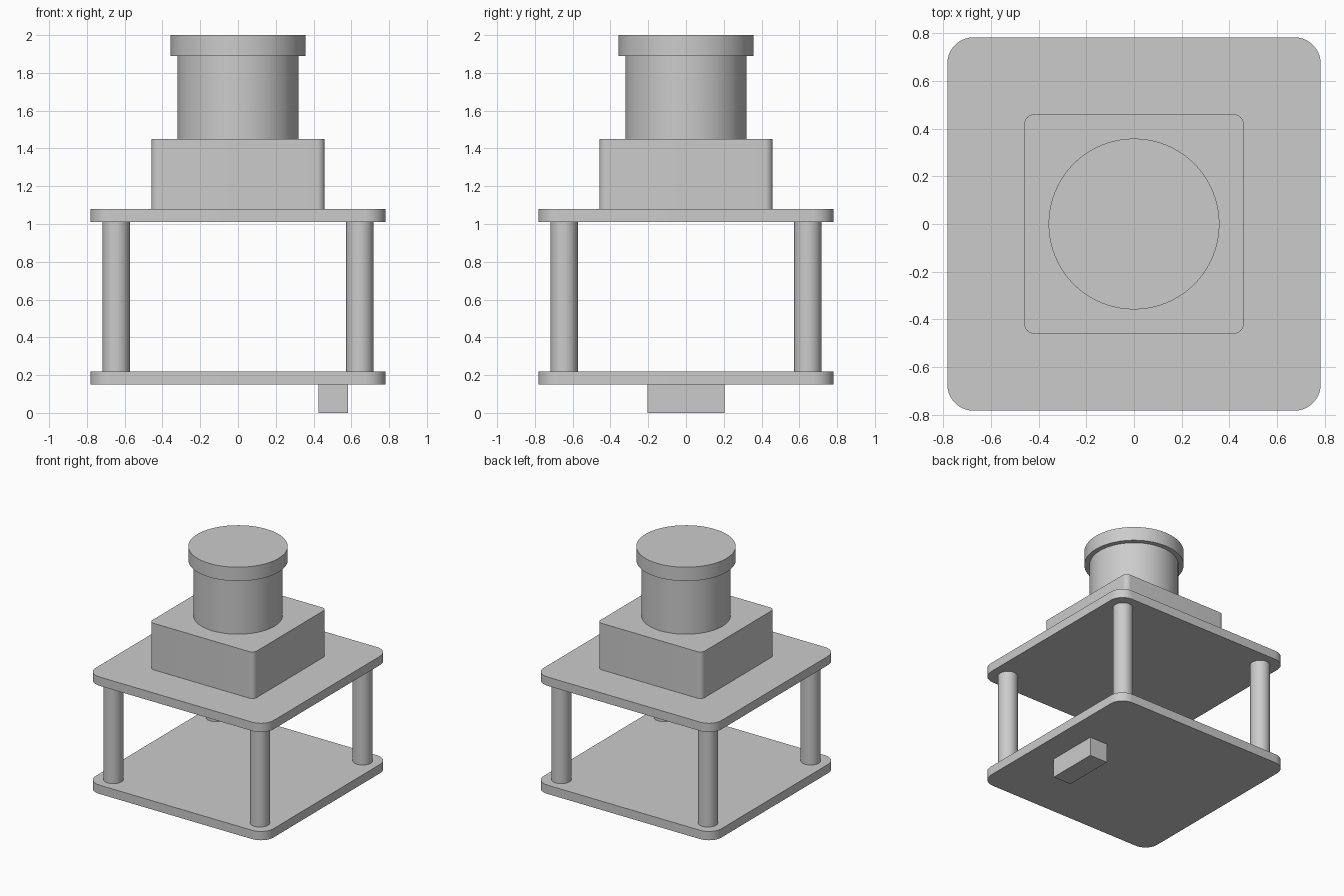
import bpy
import bmesh
import math

cube = bpy.data.objects.get("Cube")
if cube:
    bpy.data.objects.remove(cube, do_unlink=True)

grey = bpy.data.materials.new("light_grey")
grey.use_nodes = True
colour = (0.6, 0.6, 0.6, 1.0)
grey.diffuse_color = colour
grey.node_tree.nodes["Principled BSDF"].inputs["Base Color"].default_value = colour


def extrude_profile(name, points, bottom, top):
    """Solid prism with smooth walls from a closed outline."""
    bm = bmesh.new()
    base = bm.faces.new([bm.verts.new((x, y, bottom)) for x, y in points])
    grown = bmesh.ops.extrude_face_region(bm, geom=[base], use_keep_orig=True)
    verts = [g for g in grown["geom"] if isinstance(g, bmesh.types.BMVert)]
    bmesh.ops.translate(bm, verts=verts, vec=(0, 0, top - bottom))
    bmesh.ops.recalc_face_normals(bm, faces=bm.faces)
    mesh = bpy.data.meshes.new(name)
    bm.to_mesh(mesh)
    bm.free()
    mesh.materials.append(grey)
    obj = bpy.data.objects.new(name, mesh)
    bpy.context.collection.objects.link(obj)
    bpy.ops.object.select_all(action="DESELECT")
    obj.select_set(True)
    bpy.context.view_layer.objects.active = obj
    bpy.ops.object.shade_smooth_by_angle(angle=math.radians(30))
    return obj


def circle(radius, cx=0, cy=0, sides=64):
    angles = [math.tau * i / sides for i in range(sides)]
    return [(cx + radius * math.cos(a), cy + radius * math.sin(a)) for a in angles]


def rounded_square(half, radius, steps=10):
    points = []
    inner = half - radius
    for corner, (sx, sy) in enumerate([(1, 1), (-1, 1), (-1, -1), (1, -1)]):
        for i in range(steps + 1):
            a = math.pi / 2 * (corner + i / steps)
            points.append((sx * inner + radius * math.cos(a),
                           sy * inner + radius * math.sin(a)))
    return points


# Two mounting plates
extrude_profile("lower_plate", rounded_square(0.782, 0.11), 0.15, 0.22)
extrude_profile("upper_plate", rounded_square(0.782, 0.11), 1.01, 1.08)

# Corner posts between the plates
for side, x in (("right", -0.645), ("left", 0.645)):
    for end, y in (("front", -0.645), ("back", 0.645)):
        extrude_profile(f"{end}_{side}_post", circle(0.072, x, y, 40), 0.22, 1.01)

# Housing block, barrel and cap
extrude_profile("housing", rounded_square(0.459, 0.04), 1.08, 1.45)
extrude_profile("barrel", circle(0.321), 1.45, 1.89)
extrude_profile("cap", circle(0.358), 1.89, 2.0)

# Connector under the lower plate
extrude_profile("connector", [(0.427, -0.205), (0.583, -0.205),
                              (0.583, 0.205), (0.427, 0.205)], 0, 0.15)
